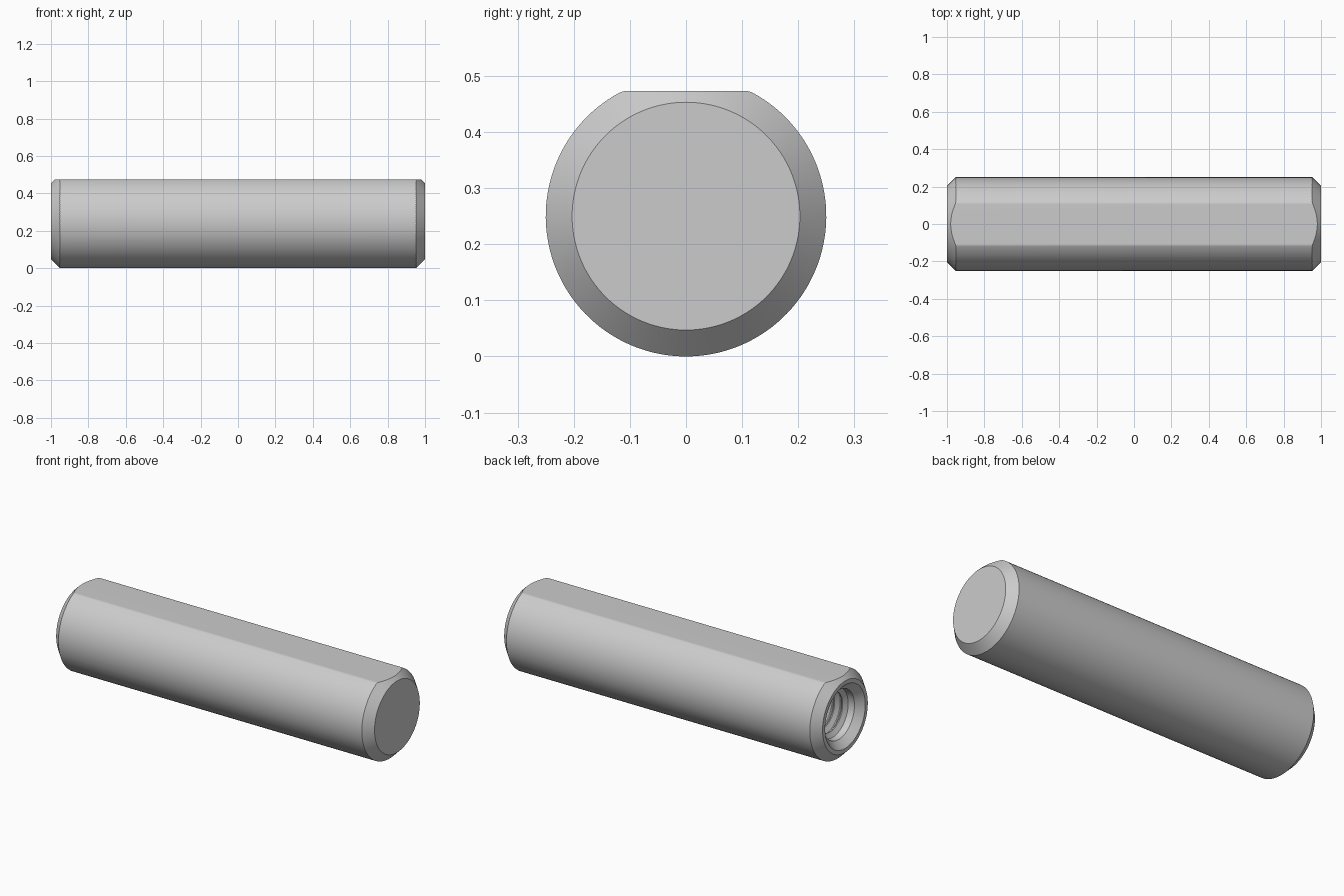
import bpy, bmesh
from math import sin, cos, pi, sqrt, atan2

if "Cube" in bpy.data.objects:
    bpy.data.objects.remove(bpy.data.objects["Cube"])

R, FLAT, CZ = 0.25, 0.223, 0.25   # pin radius, flat height above axis, axis height
FILLET = 0.03                     # soft corner beside the flat
SEG = 128


def make_object(name, bm):
    bmesh.ops.recalc_face_normals(bm, faces=bm.faces)
    mesh = bpy.data.meshes.new(name)
    bm.to_mesh(mesh)
    bm.free()
    obj = bpy.data.objects.new(name, mesh)
    bpy.context.collection.objects.link(obj)
    return obj


def lathe(name, profile):
    """Revolve (x, radius) points round the x axis; both ends lie on the axis."""
    bm = bmesh.new()
    rings = []
    for x, r in profile:
        n = 1 if r == 0 else SEG
        rings.append([bm.verts.new((x, r * sin(2 * pi * i / SEG),
                                    CZ + r * cos(2 * pi * i / SEG))) for i in range(n)])
    for a, b in zip(rings, rings[1:]):
        for i in range(SEG):
            j = (i + 1) % SEG
            quad = [a[i % len(a)], a[j % len(a)], b[j % len(b)], b[i % len(b)]]
            bm.faces.new(list(dict.fromkeys(quad)))
    return make_object(name, bm)


# Chamfered ends with a blind threaded hole in the left end
profile = [(-0.38, 0), (-0.44, 0.105)]
pitch, x = 0.05, -0.50
while x > -0.93:
    profile += [(x, 0.112), (x - 0.006, 0.112), (x - 0.022, 0.138), (x - 0.028, 0.138)]
    x -= pitch
profile += [(-0.96, 0.14), (-1, 0.18), (-1, 0.203), (-0.933, 0.27), (0.933, 0.27), (1, 0.203), (1, 0)]
pin = lathe("dowel_pin", profile)

# Round bar with one flat along its top, used to trim the outside
cy = sqrt((R - FILLET) ** 2 - (FLAT - FILLET) ** 2)
phi = atan2(cy, FLAT - FILLET)
section = [(cy + FILLET * sin(phi * k / 6), FLAT - FILLET + FILLET * cos(phi * k / 6))
           for k in range(7)]
section += [(R * sin(phi + (2 * pi - 2 * phi) * k / 112), R * cos(phi + (2 * pi - 2 * phi) * k / 112))
            for k in range(1, 112)]
section += [(-cy - FILLET * sin(phi * k / 6), FLAT - FILLET + FILLET * cos(phi * k / 6))
            for k in range(6, -1, -1)]
bm = bmesh.new()
face = bm.faces.new([bm.verts.new((-1.1, y, CZ + z)) for y, z in section])
ext = bmesh.ops.extrude_face_region(bm, geom=[face], use_keep_orig=True)
bmesh.ops.translate(bm, vec=(2.2, 0, 0),
                    verts=[v for v in ext["geom"] if isinstance(v, bmesh.types.BMVert)])
bar = make_object("flat_bar_cutter", bm)

trim = pin.modifiers.new("trim", 'BOOLEAN')
trim.operation, trim.solver, trim.object = 'INTERSECT', 'EXACT', bar
bpy.context.view_layer.objects.active = pin
pin.select_set(True)
bpy.ops.object.modifier_apply(modifier="trim")
bpy.data.objects.remove(bar)
bpy.ops.object.shade_smooth_by_angle(angle=pi / 6)
